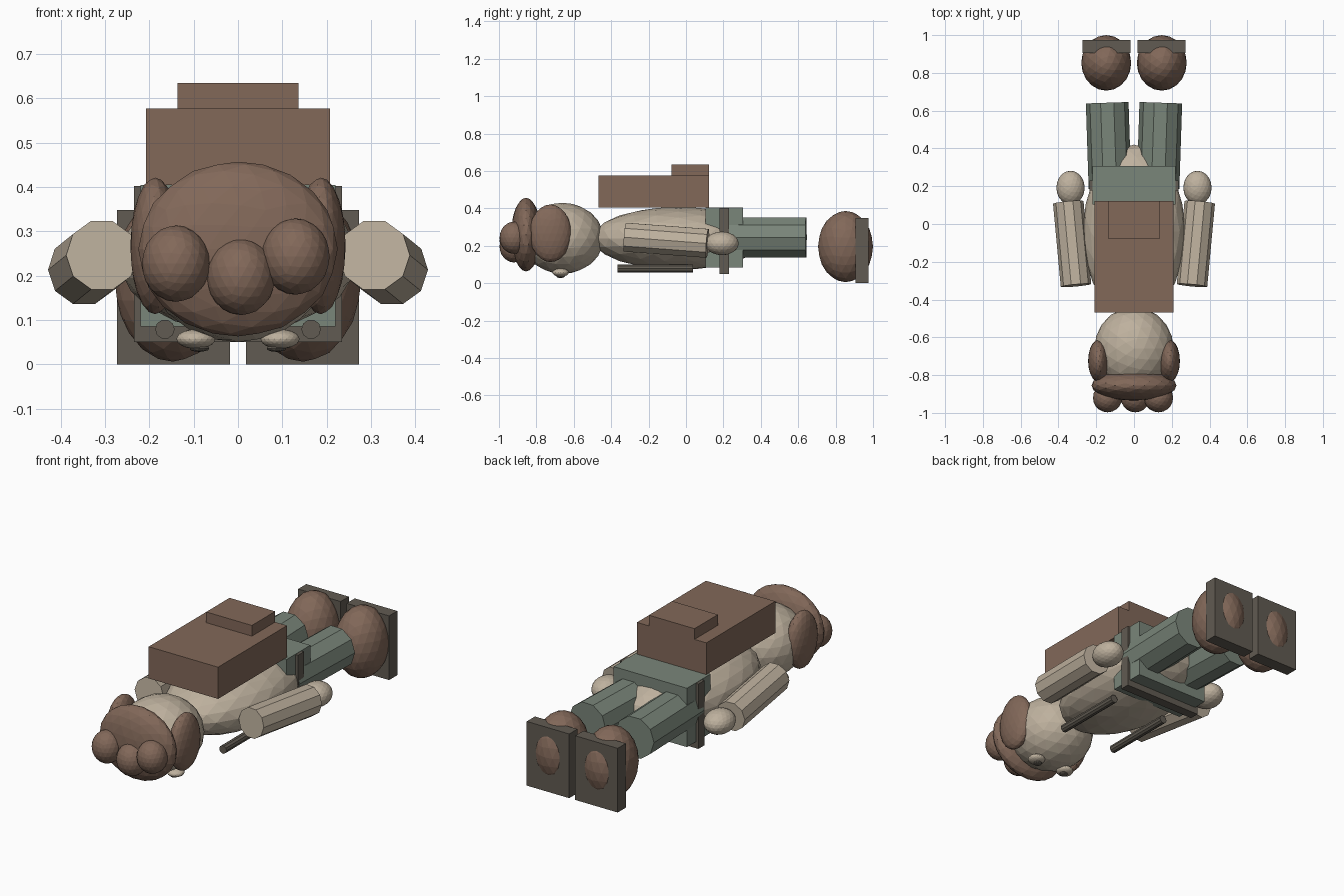
import bpy, bmesh, math
from mathutils import Vector, Matrix

if "Cube" in bpy.data.objects:
    bpy.data.objects.remove(bpy.data.objects["Cube"])


def material(name, rgb):
    """Flat colour from 0-255 screen values, stored as linear."""
    m = bpy.data.materials.new(name)
    lin = [((c / 255 + 0.055) / 1.055) ** 2.4 for c in rgb]
    m.diffuse_color = (*lin, 1)
    m.use_nodes = True
    m.node_tree.nodes["Principled BSDF"].inputs["Base Color"].default_value = m.diffuse_color
    return m


BEIGE = material("beige", (190, 177, 158))
BROWN = material("brown", (130, 104, 89))
GREEN = material("grey green", (122, 134, 122))
DARK = material("dark grey", (97, 91, 82))


def finish(name, bm, mat):
    bmesh.ops.recalc_face_normals(bm, faces=bm.faces)
    me = bpy.data.meshes.new(name)
    bm.to_mesh(me)
    bm.free()
    me.materials.append(mat)
    ob = bpy.data.objects.new(name, me)
    bpy.context.collection.objects.link(ob)
    return ob


def ball(name, centre, radii, mat, sub=3):
    bm = bmesh.new()
    m = Matrix.Translation(centre) @ Matrix.Diagonal((*radii, 1))
    bmesh.ops.create_icosphere(bm, subdivisions=sub, radius=1, matrix=m)
    return finish(name, bm, mat)


def box(name, lo, hi, mat):
    lo, hi = Vector(lo), Vector(hi)
    bm = bmesh.new()
    m = Matrix.Translation((lo + hi) / 2) @ Matrix.Diagonal((*(hi - lo), 1))
    bmesh.ops.create_cube(bm, size=1, matrix=m)
    return finish(name, bm, mat)


def rod(name, a, b, r, mat, sides=10):
    """Prism from a to b, mostly along y, with corners at left and right."""
    a, b = Vector(a), Vector(b)
    axis = (b - a).normalized()
    u = axis.cross(Vector((0, 0, 1))).normalized()
    v = u.cross(axis)
    bm = bmesh.new()
    rings = []
    for p in (a, b):
        rings.append([bm.verts.new(p + r * (u * math.cos(t) + v * math.sin(t)))
                      for t in (2 * math.pi * i / sides for i in range(sides))])
    for i in range(sides):
        j = (i + 1) % sides
        bm.faces.new((rings[0][i], rings[0][j], rings[1][j], rings[1][i]))
    bm.faces.new(rings[0])
    bm.faces.new(rings[1])
    return finish(name, bm, mat)


# Body and head
ball("torso", (0, -0.04, 0.24), (0.27, 0.46, 0.168), BEIGE)
ball("head", (0, -0.66, 0.24), (0.21, 0.22, 0.19), BEIGE)

# Hair: cap and three curls on the crown
ball("hair_cap", (0, -0.855, 0.26), (0.225, 0.08, 0.197), BROWN)
for i, (x, z) in enumerate(((-0.14, 0.227), (0.007, 0.197), (0.13, 0.243))):
    ball(f"hair_curl_{i + 1}", (x, -0.92, z), (0.077, 0.077, 0.086), BROWN)

# Backpack with top pocket
box("backpack", (-0.208, -0.468, 0.405), (0.208, 0.123, 0.577), BROWN)
box("backpack_pocket", (-0.137, -0.077, 0.56), (0.137, 0.123, 0.635), BROWN)

# Shorts and belt
box("shorts", (-0.22, 0.103, 0.085), (0.22, 0.306, 0.404), GREEN)
box("belt", (-0.235, 0.178, 0.05), (0.235, 0.23, 0.402), DARK)

# Paired parts
for side, s in (("left", -1), ("right", 1)):
    ball(f"{side}_side_hair", (s * 0.187, -0.725, 0.267), (0.056, 0.112, 0.154), BROWN)
    ball(f"{side}_eye", (s * 0.095, -0.67, 0.057), (0.044, 0.044, 0.022), BEIGE)
    ball(f"{side}_pupil", (s * 0.087, -0.67, 0.036), (0.023, 0.023, 0.008), DARK, 2)
    rod(f"{side}_arm", (s * 0.307, -0.325, 0.246), (s * 0.348, 0.115, 0.213), 0.081, BEIGE)
    ball(f"{side}_hand", (s * 0.336, 0.192, 0.213), (0.075, 0.09, 0.063), BEIGE)
    rod(f"{side}_strap", (s * 0.165, -0.365, 0.079), (s * 0.165, 0.038, 0.079), 0.022, DARK)
    rod(f"{side}_leg", (s * 0.127, 0.19, 0.245), (s * 0.142, 0.642, 0.245), 0.113, GREEN)
    ball(f"{side}_foot", (s * 0.147, 0.853, 0.196), (0.132, 0.147, 0.19), BROWN)
    x = sorted((s * 0.018, s * 0.273))
    box(f"{side}_sole", (x[0], 0.905, 0), (x[1], 0.975, 0.348), DARK)
